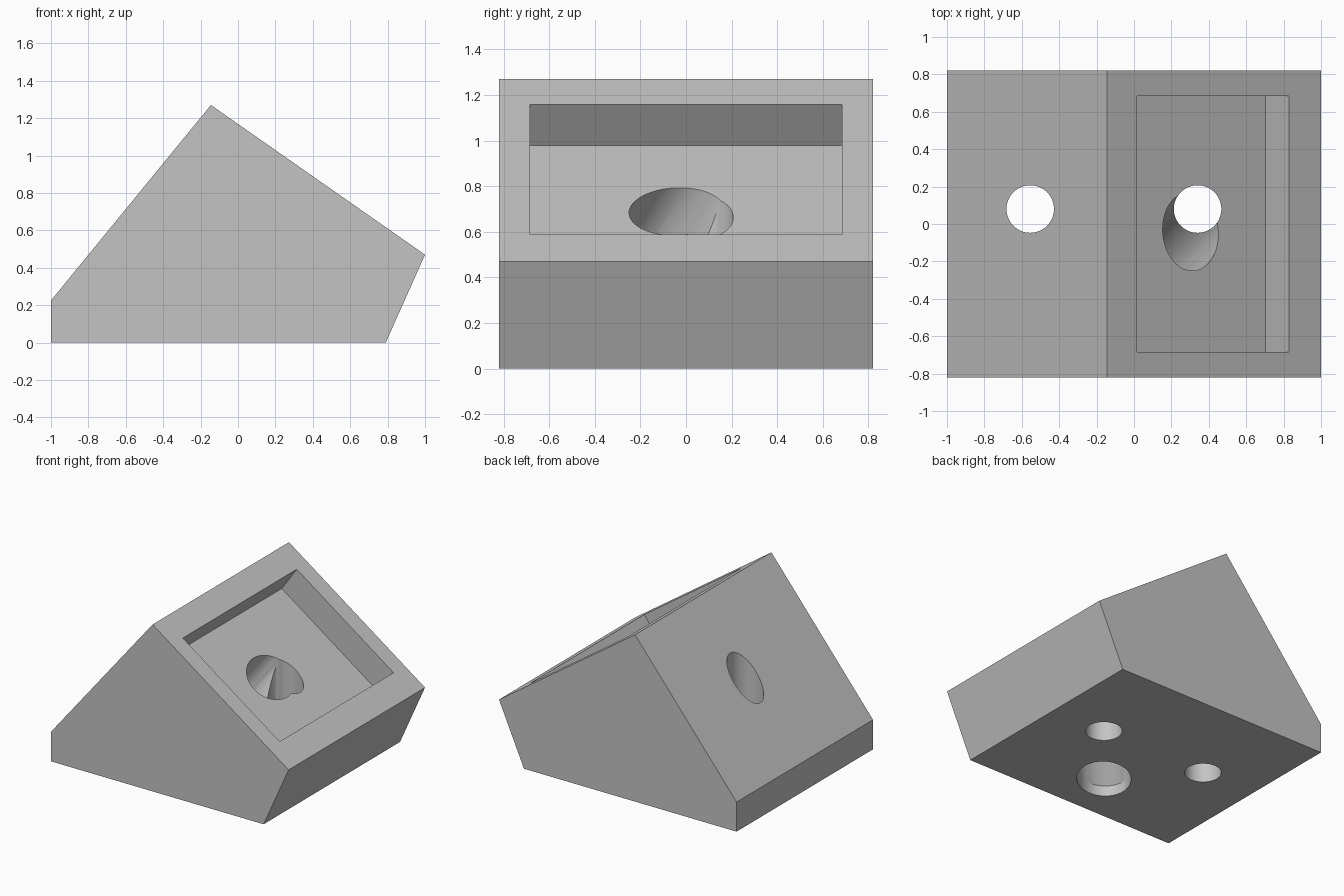
import bpy, bmesh, math
from mathutils import Vector

if "Cube" in bpy.data.objects:
    bpy.data.objects.remove(bpy.data.objects["Cube"])

grey = bpy.data.materials.new("plain_grey")
grey.diffuse_color = (0.55, 0.55, 0.55, 1)
grey.use_nodes = True
grey.node_tree.nodes["Principled BSDF"].inputs["Base Color"].default_value = grey.diffuse_color


def loft(name, rings):
    """Solid through a list of matching closed rings."""
    bm = bmesh.new()
    loops = [[bm.verts.new(p) for p in ring] for ring in rings]
    n = len(loops[0])
    bm.faces.new(loops[0])
    bm.faces.new(loops[-1])
    for a, b in zip(loops, loops[1:]):
        for i in range(n):
            j = (i + 1) % n
            bm.faces.new((a[i], a[j], b[j], b[i]))
    bmesh.ops.recalc_face_normals(bm, faces=bm.faces)
    mesh = bpy.data.meshes.new(name)
    bm.to_mesh(mesh)
    bm.free()
    mesh.materials.append(grey)
    ob = bpy.data.objects.new(name, mesh)
    bpy.context.collection.objects.link(ob)
    return ob


def prism(name, profile, half):
    return loft(name, [[(x, y, z) for x, z in profile] for y in (-half, half)])


def oval(cx, cy, z, across, along, n=64):
    """Horizontal ellipse whose long axis runs along the x = y diagonal."""
    d, s, pts = math.sqrt(0.5), math.sqrt(0.5), []
    for i in range(n):
        a = 2 * math.pi * i / n
        u, v = along * math.cos(a), across * math.sin(a)
        pts.append((cx + d * u - s * v, cy + s * u + d * v, z))
    return pts


# wedge-shaped body
body = prism("wedge_body", [(-1, 0), (0.79, 0), (1, 0.47), (-0.145, 1.27), (-1, 0.225)], 0.82)

# rectangular pocket sunk square to the front slope
normal = Vector((0.573, 0.82))
top, low = Vector((0.015, 1.158)), Vector((0.83, 0.589))
pocket = prism("pocket_cutter", [top - normal * 0.22, low - normal * 0.22,
                                 low + normal * 0.2, top + normal * 0.2], 0.685)

# two upright screw holes
holes = [loft("screw_hole_cutter", [oval(x, 0.08, z, 0.127, 0.127) for z in (-0.2, 1.5)])
         for x in (-0.555, 0.34)]

# slanted cable channel with a short upright mouth in the base
start, end = Vector((-0.084, -0.423, 0.08)), Vector((0.303, -0.04, 0.69))
tip = start.lerp(end, 1.25)
channel = loft("cable_channel_cutter", [oval(start.x, start.y, -0.2, 0.187, 0.24),
                                        oval(*start, 0.187, 0.24),
                                        oval(*tip, 0.187, 0.24)])

for cutter in [pocket, *holes, channel]:
    mod = body.modifiers.new(cutter.name, 'BOOLEAN')
    mod.operation, mod.solver, mod.object = 'DIFFERENCE', 'EXACT', cutter

# apply the cuts, then drop the cutters
bpy.context.view_layer.objects.active = body
body.select_set(True)
for mod in list(body.modifiers):
    bpy.ops.object.modifier_apply(modifier=mod.name)
for cutter in [pocket, *holes, channel]:
    bpy.data.objects.remove(cutter)
bpy.ops.object.shade_smooth_by_angle(angle=math.radians(30))
